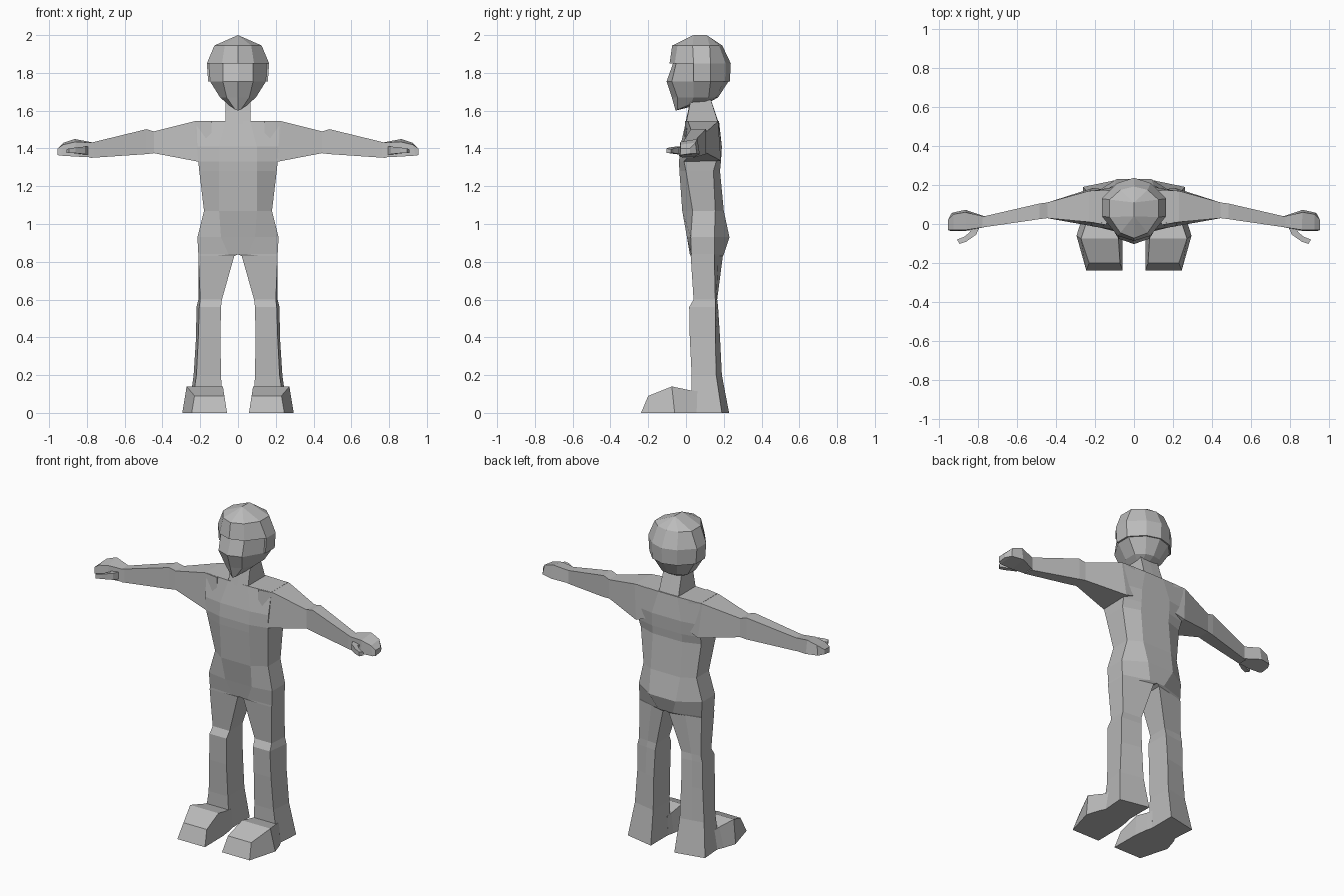
import bpy, bmesh

grey = bpy.data.materials.new("plain_grey")
grey.diffuse_color = (0.5, 0.5, 0.5, 1)


def loft(name, rings):
    """Skin closed rings of points, cap both ends, mirror across x = 0."""
    bm = bmesh.new()
    rows = [[bm.verts.new(p) for p in r] for r in rings]

    def face(vs):
        if any(abs(v.co.x) > 1e-4 for v in vs):   # nothing on the centre plane
            bm.faces.new(vs)

    n = len(rows[0])
    for a, b in zip(rows, rows[1:]):
        for i in range(n):
            j = (i + 1) % n
            face([a[i], a[j], b[j], b[i]])
    face(rows[0][::-1])
    face(rows[-1])
    bmesh.ops.remove_doubles(bm, verts=bm.verts, dist=1e-4)
    bmesh.ops.recalc_face_normals(bm, faces=bm.faces)
    me = bpy.data.meshes.new(name)
    bm.to_mesh(me)
    bm.free()
    me.materials.append(grey)
    ob = bpy.data.objects.new(name, me)
    bpy.context.collection.objects.link(ob)
    m = ob.modifiers.new("mirror", "MIRROR")
    m.use_clip = True
    m.merge_threshold = 0.0005
    return ob


def level(z, *xy):
    return [(x, y, z) for x, y in xy]


def block(x, y0, y1, z0, z1):
    return [(x, y0, z0), (x, y1, z0), (x, y1, z1), (x, y0, z1)]


# torso and legs: centre front, panel front, outer front, outer back, panel back, centre back
def body(z, w, yf, yfo, ybo, yb, c=0.10, inner=0.0):
    return level(z, (inner, yf), (c, yf), (w, yfo), (w, ybo), (c, yb), (inner, yb))


def leg(z, xi, xo, xob, yf, ybo, yb):
    m = (xi + xo) / 2
    return level(z, (xi, yf), (m, yf), (xo, yf), (xob, ybo),
                 ((xi + xob) / 2, (yb + ybo) / 2), (xi, yb))


loft("torso_and_legs", [
    body(1.545, 0.22, 0.0, 0.01, 0.17, 0.175, c=0.065),
    body(1.41, 0.215, -0.03, -0.012, 0.17, 0.19),
    body(1.33, 0.21, -0.037, -0.01, 0.16, 0.185),
    body(1.28, 0.205, -0.035, 0.0, 0.145, 0.18),
    body(1.07, 0.18, -0.02, 0.035, 0.155, 0.2),
    body(0.93, 0.215, 0.005, 0.025, 0.15, 0.23, c=0.09),
    body(0.84, 0.21, 0.02, 0.028, 0.15, 0.2, c=0.05),
    leg(0.83, 0.02, 0.21, 0.21, 0.025, 0.15, 0.195),
    leg(0.6, 0.085, 0.2, 0.21, 0.04, 0.155, 0.165),
    leg(0.56, 0.09, 0.205, 0.22, 0.017, 0.155, 0.17),
    leg(0.4, 0.093, 0.21, 0.222, 0.02, 0.155, 0.18),
    leg(0.2, 0.09, 0.22, 0.235, 0.03, 0.16, 0.19),
    leg(0.0, 0.08, 0.25, 0.262, 0.03, 0.19, 0.228)])

# feet, ankle to toe
def foot(y, z, top, bottom, yb):
    return [(top[0], y, z), (top[1], y, z), (bottom[1], yb, 0), (bottom[0], yb, 0)]


loft("foot", [foot(0.06, 0.115, (0.085, 0.235), (0.08, 0.25), 0.06),
              foot(0.02, 0.12, (0.085, 0.24), (0.07, 0.27), 0.02),
              foot(-0.075, 0.14, (0.08, 0.272), (0.06, 0.295), -0.06),
              foot(-0.2, 0.09, (0.072, 0.23), (0.058, 0.245), -0.238)])

# arms, shoulder to wrist
loft("arm", [block(0.14, -0.005, 0.175, 1.36, 1.544),
             [(0.21, -0.012, 1.33), (0.21, 0.185, 1.335), (0.23, 0.17, 1.544), (0.23, 0.01, 1.544)],
             block(0.445, 0.03, 0.11, 1.375, 1.49),
             block(0.485, 0.025, 0.105, 1.37, 1.502),
             block(0.78, -0.018, 0.037, 1.35, 1.43)])

# hands
loft("hand", [block(0.76, -0.015, 0.037, 1.352, 1.43),
              [(0.86, -0.035, 1.357), (0.865, 0.073, 1.37), (0.865, 0.06, 1.45), (0.86, -0.03, 1.435)],
              [(0.94, -0.037, 1.362), (0.935, 0.057, 1.372), (0.925, 0.05, 1.43), (0.925, -0.03, 1.42)],
              [(0.955, -0.03, 1.365), (0.955, 0.02, 1.372), (0.955, 0.02, 1.4), (0.955, -0.03, 1.4)]])
loft("thumb", [[(0.79, -0.01, 1.365), (0.85, -0.02, 1.37), (0.85, -0.02, 1.405), (0.79, -0.01, 1.41)],
               [(0.81, -0.055, 1.37), (0.84, -0.04, 1.372), (0.84, -0.04, 1.405), (0.81, -0.055, 1.41)],
               [(0.86, -0.09, 1.375), (0.87, -0.065, 1.375), (0.87, -0.065, 1.4), (0.86, -0.09, 1.405)],
               [(0.895, -0.102, 1.375), (0.908, -0.08, 1.375), (0.908, -0.08, 1.395), (0.895, -0.102, 1.4)]])

# neck
loft("neck", [level(1.53, (0, -0.005), (0.067, 0.0), (0.067, 0.172), (0, 0.175)),
              level(1.68, (0, 0.03), (0.065, 0.03), (0.06, 0.125), (0, 0.125))])

# face and lower skull
loft("face", [
    level(1.86, (0, -0.065), (0.08, -0.05), (0.155, 0.04), (0.155, 0.13), (0.08, 0.2), (0, 0.22)),
    level(1.755, (0, -0.103), (0.08, -0.075), (0.148, 0.04), (0.148, 0.13), (0.08, 0.2), (0, 0.225)),
    [(0, -0.075, 1.67), (0.06, -0.045, 1.67), (0.095, 0.04, 1.67),
     (0.095, 0.12, 1.67), (0.05, 0.16, 1.67), (0, 0.17, 1.67)],
    [(0, -0.055, 1.6), (0.015, -0.045, 1.605), (0.055, 0.025, 1.635),
     (0.06, 0.1, 1.648), (0.04, 0.125, 1.648), (0, 0.13, 1.648)]])

# hair cap and the hair behind the ears
loft("hair_cap", [
    level(2.0, (0, 0.04), (0, 0.04), (0, 0.04), (0, 0.11), (0, 0.11), (0, 0.11)),
    level(1.945, (0, -0.073), (0.07, -0.045), (0.125, 0.035), (0.125, 0.125), (0.07, 0.175), (0, 0.192)),
    level(1.85, (0, -0.087), (0.085, -0.06), (0.165, 0.04), (0.165, 0.13), (0.085, 0.21), (0, 0.237))])
loft("back_hair", [
    level(1.85, (0, 0.04), (0.165, 0.04), (0.165, 0.13), (0.085, 0.21), (0, 0.237)),
    level(1.755, (0, 0.04), (0.158, 0.04), (0.158, 0.13), (0.085, 0.207), (0, 0.232))])
